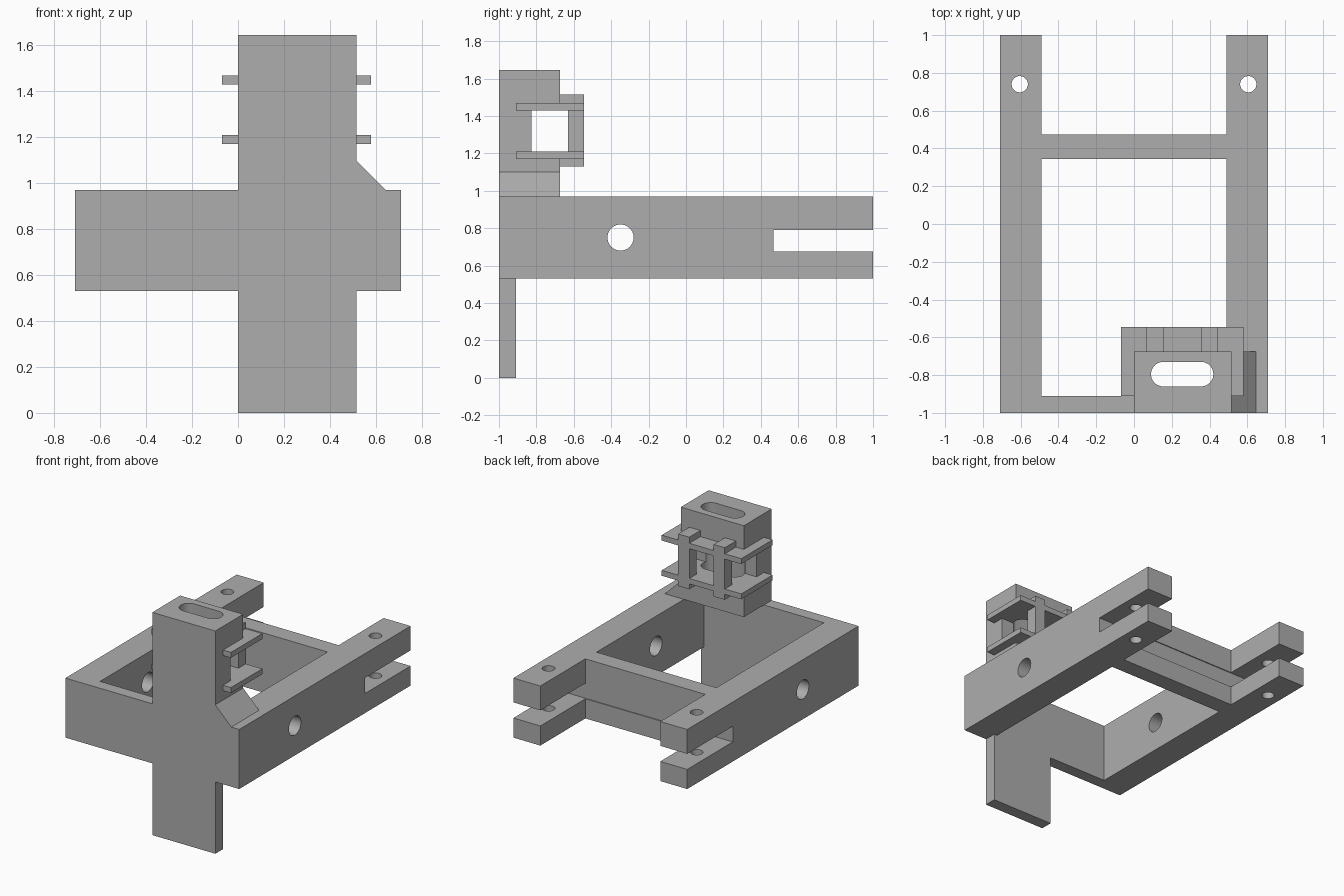
import bpy, bmesh
from math import pi, cos, sin
from mathutils import Vector

if "Cube" in bpy.data.objects:
    bpy.data.objects.remove(bpy.data.objects["Cube"], do_unlink=True)

grey = bpy.data.materials.new("plain_grey")
grey.use_nodes = True
grey.diffuse_color = (0.42, 0.42, 0.42, 1)
grey.node_tree.nodes["Principled BSDF"].inputs["Base Color"].default_value = grey.diffuse_color


def prism(name, points, axis, lo, hi):
    """Extrude a flat outline along one axis, from lo to hi."""
    def place(a, b):
        return {"x": (lo, a, b), "y": (a, lo, b), "z": (a, b, lo)}[axis]
    bm = bmesh.new()
    face = bm.faces.new([bm.verts.new(place(a, b)) for a, b in points])
    ext = bmesh.ops.extrude_face_region(bm, geom=[face])
    shift = Vector([(hi - lo) * (axis == k) for k in "xyz"])
    bmesh.ops.translate(bm, vec=shift,
                        verts=[v for v in ext["geom"] if isinstance(v, bmesh.types.BMVert)])
    bmesh.ops.recalc_face_normals(bm, faces=bm.faces)
    mesh = bpy.data.meshes.new(name)
    bm.to_mesh(mesh)
    bm.free()
    mesh.materials.append(grey)
    ob = bpy.data.objects.new(name, mesh)
    bpy.context.scene.collection.objects.link(ob)
    return ob


def box(name, x, y, z):
    return prism(name, [(x[0], y[0]), (x[1], y[0]), (x[1], y[1]), (x[0], y[1])], "z", *z)


def arc(a, b, r, start, end, steps):
    angles = [start + (end - start) * i / steps for i in range(steps + 1)]
    return [(a + r * cos(t), b + r * sin(t)) for t in angles]


def circle(a, b, r):
    return arc(a, b, r, 0, 2 * pi, 40)[:-1]


def combine(target, others, operation):
    """Apply each boolean in turn and discard the helper."""
    for other in others:
        mod = target.modifiers.new("bool", "BOOLEAN")
        mod.object, mod.operation, mod.solver = other, operation, "EXACT"
        graph = bpy.context.evaluated_depsgraph_get()
        mesh = bpy.data.meshes.new_from_object(target.evaluated_get(graph))
        target.modifiers.clear()
        target.data = mesh
        bpy.data.objects.remove(other, do_unlink=True)


FRAME_Z = (0.53, 0.97)
TOWER_X = (0.0, 0.515)
FRONT, WALL, TOWER_BACK, CLAMP_BACK = -1.0, -0.91, -0.675, -0.545

# Open frame with forked arms
body = box("bracket_body", (-0.71, 0.71), (FRONT, 1), FRAME_Z)
combine(body, [
    box("inner_opening", (-0.49, 0.49), (WALL, 0.345), (0.4, 1.1)),
    box("rear_opening", (-0.49, 0.49), (0.475, 1.1), (0.4, 1.1)),
    box("fork_slot", (-0.8, 0.8), (0.468, 1.1), (0.675, 0.79)),
    prism("axle_hole", circle(-0.35, 0.75, 0.07), "x", -0.8, 0.8),
    prism("left_pin_hole", circle(0.605, 0.74, 0.043), "z", 0.4, 1.1),
    prism("right_pin_hole", circle(-0.605, 0.74, 0.043), "z", 0.4, 1.1),
], "DIFFERENCE")

# Tower with its sloped foot, and the clamp plates and bars behind it
tower = prism("tower", [(TOWER_X[0], 0.97), (0.645, 0.97), (TOWER_X[1], 1.10),
                        (TOWER_X[1], 1.645), (TOWER_X[0], 1.645)], "y", FRONT, TOWER_BACK)
plates = [box("clamp_plate", (-0.07, 0.58), (WALL, CLAMP_BACK), (z, z + 0.04))
          for z in (1.17, 1.43)]
bars = [box("clamp_bar", (x, x + 0.09), (TOWER_BACK, CLAMP_BACK), (1.13, 1.515))
        for x in (0.065, 0.355)]
combine(tower, plates + bars, "UNION")

# Window across the tower and rounded slot down through it
slot = arc(0.355, -0.795, 0.065, -pi / 2, pi / 2, 20) + arc(0.155, -0.795, 0.065, pi / 2, 1.5 * pi, 20)
combine(tower, [
    box("window", (-0.2, 0.7), (-0.825, -0.63), (1.21, 1.43)),
    prism("tower_slot", slot, "z", 0.8, 1.8),
], "DIFFERENCE")

# Front leg below the frame, then join into one solid
leg = box("front_leg", TOWER_X, (FRONT, WALL), (0, 0.53))
combine(body, [leg, tower], "UNION")

bpy.ops.object.select_all(action="DESELECT")
body.select_set(True)
bpy.context.view_layer.objects.active = body
bpy.ops.object.shade_smooth_by_angle(angle=pi / 6)
